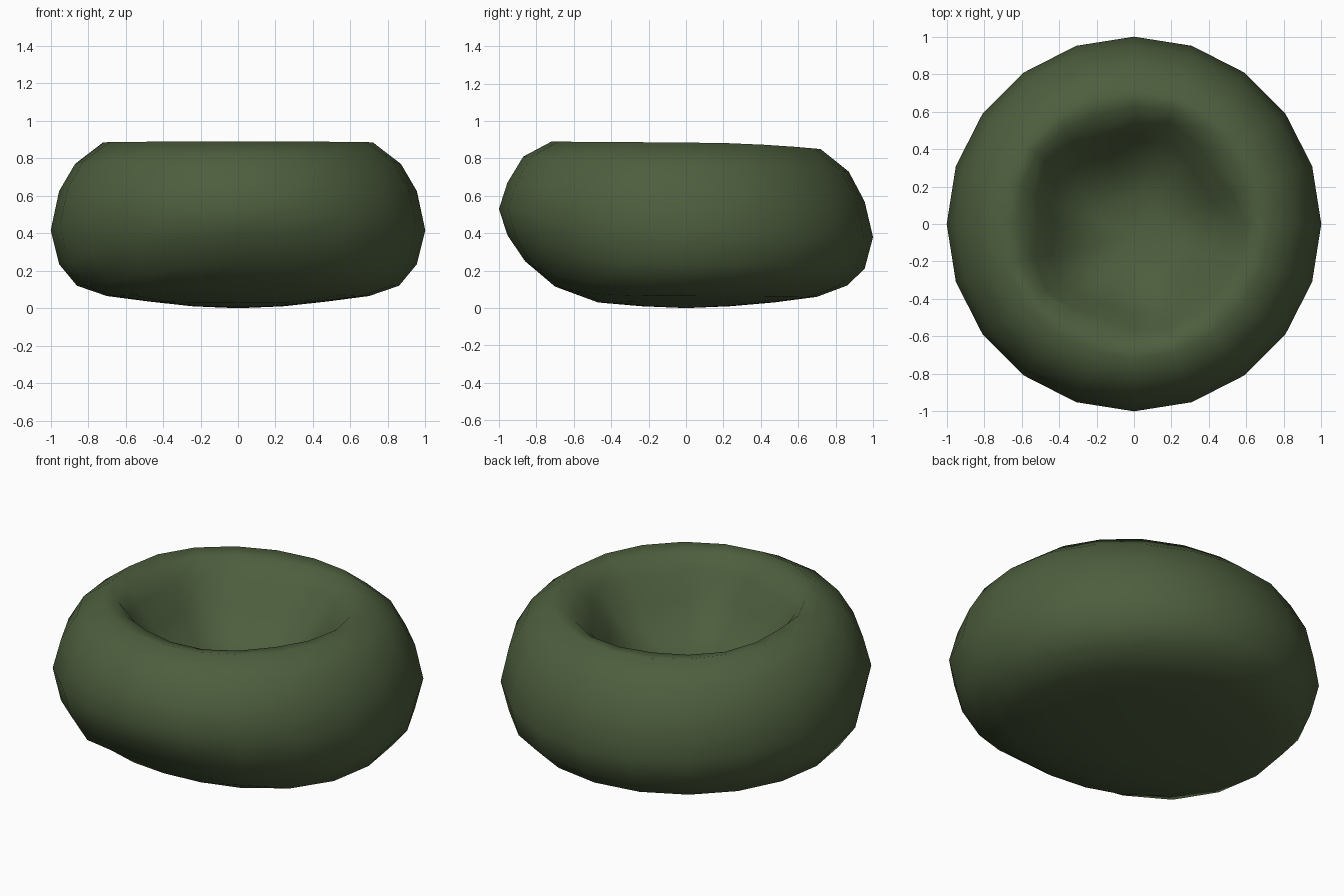
import bpy, bmesh
from math import sin, cos, pi, radians

cube = bpy.data.objects.get("Cube")
if cube:
    bpy.data.objects.remove(cube)

SIDES = 20
CORNER = radians(71)     # first of five soft corners of the opening

# Rings from the underside, over the rim:
# radius, height at sides, front, back, and how narrow the front lift is
OUTER = [
    (0.24, 0.01, 0.01, 0.01, 2), (0.47, 0.035, 0.03, 0.03, 2),
    (0.70, 0.065, 0.115, 0.06, 4), (0.86, 0.12, 0.25, 0.12, 4),
    (0.955, 0.235, 0.39, 0.21, 2), (1.0, 0.415, 0.53, 0.38, 1),
    (0.955, 0.625, 0.67, 0.57, 1), (0.87, 0.77, 0.81, 0.73, 1),
    (0.72, 0.885, 0.89, 0.85, 1),
]
# Rings of the seat hollow, from the rim down: radius, height, corner strength
HOLLOW = [(0.63, 0.87, 0.02), (0.55, 0.79, 0.06), (0.46, 0.66, 0.07),
          (0.34, 0.53, 0.06), (0.18, 0.455, 0.03)]


def blend(angle, side, front, back, narrow):
    """Height around a ring, eased between sides, front and back."""
    s = sin(angle)
    if s > 0:
        return side + (back - side) * s * s
    return side + (front - side) * abs(s) ** narrow


def make_material(name, rgb):
    mat = bpy.data.materials.new(name)
    mat.use_nodes = True
    mat.diffuse_color = (*rgb, 1)
    mat.node_tree.nodes["Principled BSDF"].inputs["Base Color"].default_value = (*rgb, 1)
    return mat


bm = bmesh.new()
angles = [2 * pi * i / SIDES for i in range(SIDES)]
rings = []

# Plump outer body
for r, *heights in OUTER:
    rings.append([bm.verts.new((r * cos(a), r * sin(a), blend(a, *heights)))
                  for a in angles])

# Slouched hollow with soft corners, a little lower at the back
for i, (r, z, corner) in enumerate(HOLLOW):
    ring = []
    for a in angles:
        rr = r * (1 + corner * cos(5 * (a - CORNER)))
        ring.append(bm.verts.new((rr * cos(a), rr * sin(a) - 0.012 * i,
                                  z - 0.03 * max(0, sin(a)))))
    rings.append(ring)

# Skin between rings, then close the base and the hollow floor
for low, high in zip(rings, rings[1:]):
    for i in range(SIDES):
        j = (i + 1) % SIDES
        bm.faces.new((low[i], low[j], high[j], high[i]))
base = bm.verts.new((0, 0, 0))
floor = bm.verts.new((0, -0.05, 0.435))
for i in range(SIDES):
    j = (i + 1) % SIDES
    bm.faces.new((base, rings[0][j], rings[0][i]))
    bm.faces.new((floor, rings[-1][i], rings[-1][j]))

bmesh.ops.recalc_face_normals(bm, faces=bm.faces)
for face in bm.faces:
    face.smooth = True

mesh = bpy.data.meshes.new("beanbag_seat")
bm.to_mesh(mesh)
bm.free()
mesh.materials.append(make_material("olive green fabric", (0.075, 0.113, 0.048)))
seat = bpy.data.objects.new("beanbag_seat", mesh)
bpy.context.collection.objects.link(seat)
